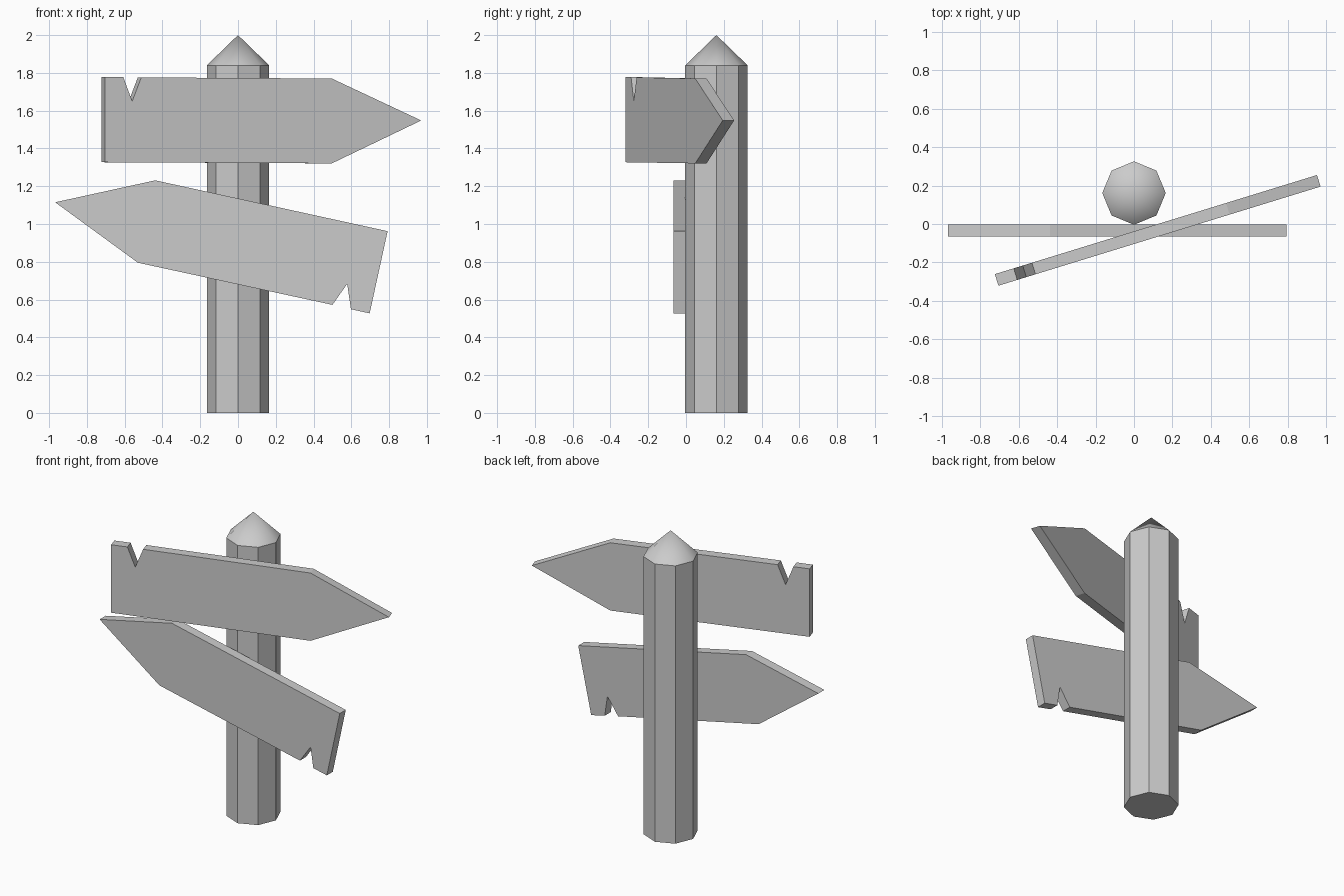
import bpy, bmesh
from math import radians, cos

if "Cube" in bpy.data.objects:
    bpy.data.objects.remove(bpy.data.objects["Cube"])


def finish(name, bm):
    bmesh.ops.recalc_face_normals(bm, faces=bm.faces)
    mesh = bpy.data.meshes.new(name)
    bm.to_mesh(mesh)
    bm.free()
    obj = bpy.data.objects.new(name, mesh)
    bpy.context.collection.objects.link(obj)
    return obj


def board(name, outline, front_y, thickness, turn=0.0):
    """Extrude a front-view outline backwards, then turn it about z."""
    bm = bmesh.new()
    stretch = 1 / cos(turn)
    face = bm.faces.new([bm.verts.new((x * stretch, 0, z)) for x, z in outline])
    new = bmesh.ops.extrude_face_region(bm, geom=[face])["geom"]
    bmesh.ops.translate(bm, vec=(0, thickness, 0),
                        verts=[v for v in new if isinstance(v, bmesh.types.BMVert)])
    obj = finish(name, bm)
    obj.location.y = front_y
    obj.rotation_euler.z = turn
    return obj


RADIUS, POST_Y, POST_H, TOP = 0.165, 0.161, 1.84, 2.0

# Octagonal post
bpy.ops.mesh.primitive_cylinder_add(vertices=8, radius=RADIUS, depth=POST_H,
                                    end_fill_type='NGON',
                                    location=(0, POST_Y, POST_H / 2))
bpy.context.object.name = "post"

# Pointed cap, smooth around the cone
bpy.ops.mesh.primitive_cone_add(vertices=8, radius1=RADIUS, radius2=0,
                                depth=TOP - POST_H,
                                location=(0, POST_Y, (TOP + POST_H) / 2))
bpy.context.object.name = "post_cap"
bpy.ops.object.shade_smooth_by_angle(angle=radians(40))

# Upper arrow board, pointing right and turned away
board("upper_board",
      [(-0.705, 1.327), (0.497, 1.321), (0.97, 1.548), (0.497, 1.77),
       (-0.512, 1.776), (-0.56, 1.65), (-0.607, 1.777), (-0.705, 1.777)],
      front_y=-0.104, thickness=0.063, turn=radians(17.1))

# Lower arrow board, pointing left and tilted
board("lower_board",
      [(-0.968, 1.115), (-0.53, 0.795), (0.5, 0.572), (0.578, 0.683),
       (0.598, 0.549), (0.697, 0.527), (0.792, 0.962), (-0.438, 1.231)],
      front_y=-0.066, thickness=0.063)
